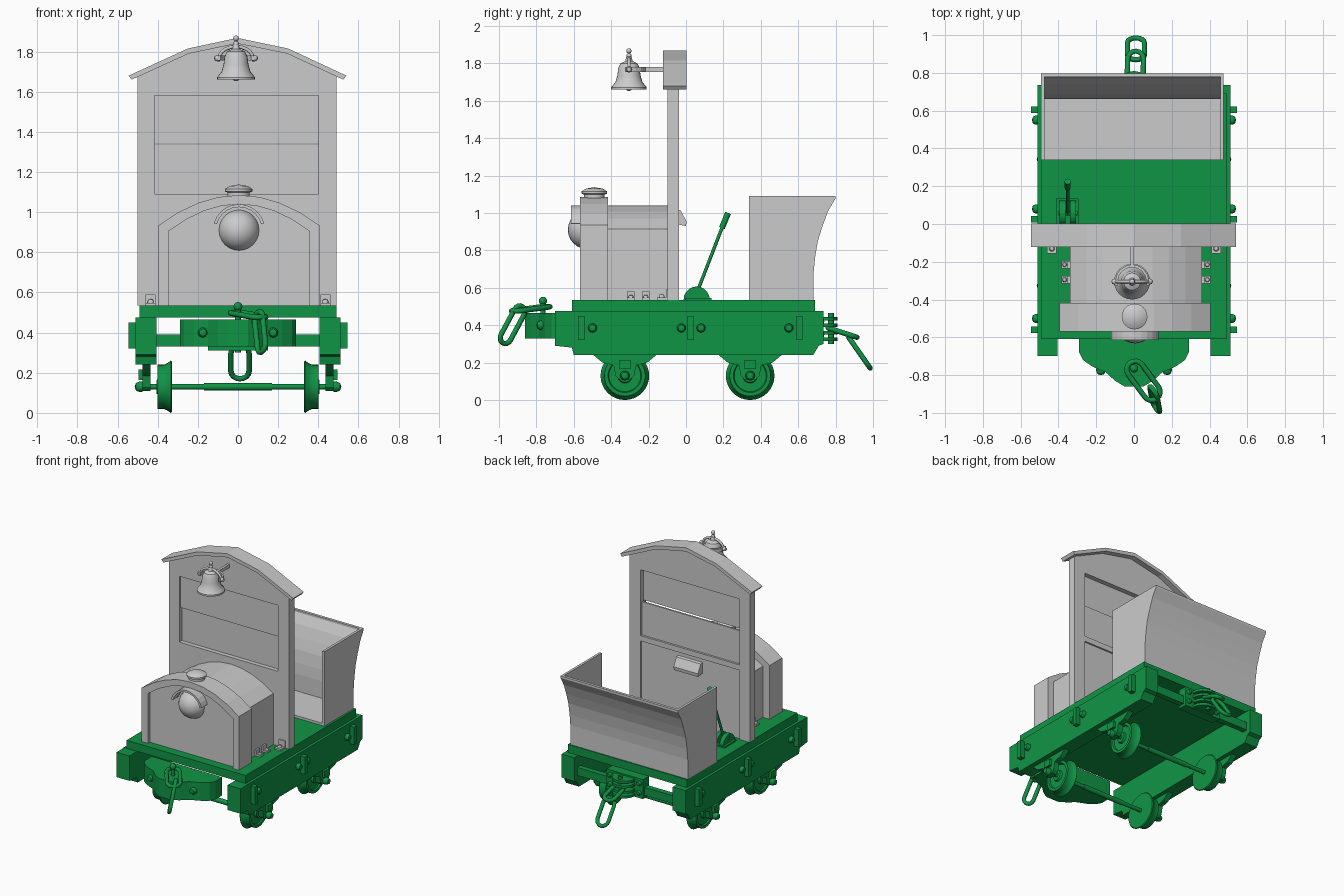
import bpy, bmesh
from math import sin, cos, pi, radians
from mathutils import Vector, Matrix

if "Cube" in bpy.data.objects:
    bpy.data.objects.remove(bpy.data.objects["Cube"])

GREEN = bpy.data.materials.new("green_paint")
GREEN.diffuse_color = (0.005, 0.3, 0.06, 1)
GREEN.use_nodes = True
GREEN.node_tree.nodes["Principled BSDF"].inputs["Base Color"].default_value = GREEN.diffuse_color


def finish(name, bm, mat=None, smooth=False):
    bmesh.ops.remove_doubles(bm, verts=bm.verts, dist=1e-5)
    bmesh.ops.recalc_face_normals(bm, faces=bm.faces)
    me = bpy.data.meshes.new(name)
    bm.to_mesh(me)
    bm.free()
    if smooth:
        for p in me.polygons:
            p.use_smooth = True
        me.set_sharp_from_angle(angle=radians(35))
    if mat:
        me.materials.append(mat)
    ob = bpy.data.objects.new(name, me)
    bpy.context.collection.objects.link(ob)
    return ob


def prism(name, pts, axis, a, b, mat=None):
    """Extrude a 2D outline along an axis from a to b."""
    put = {'x': lambda p, t: (t, p[0], p[1]), 'y': lambda p, t: (p[0], t, p[1]),
           'z': lambda p, t: (p[0], p[1], t)}[axis]
    bm = bmesh.new()
    lo = [bm.verts.new(put(p, a)) for p in pts]
    hi = [bm.verts.new(put(p, b)) for p in pts]
    bm.faces.new(lo)
    bm.faces.new(hi)
    for i in range(len(pts)):
        j = (i + 1) % len(pts)
        bm.faces.new((lo[i], lo[j], hi[j], hi[i]))
    return finish(name, bm, mat)


def box(name, x0, x1, y0, y1, z0, z1, mat=None):
    return prism(name, [(x0, y0), (x1, y0), (x1, y1), (x0, y1)], 'z', z0, z1, mat)


def lathe(name, prof, origin, direction=(0, 0, 1), mat=None, n=24):
    """Spin (radius, height) points about a direction."""
    bm = bmesh.new()
    m = Matrix.Translation(origin) @ Vector(direction).to_track_quat('Z', 'Y').to_matrix().to_4x4()
    rings = [[bm.verts.new(m @ Vector((r * cos(2 * pi * k / n), r * sin(2 * pi * k / n), h)))
              for k in range(n)] for r, h in prof]
    for r0, r1 in zip(rings, rings[1:]):
        for k in range(n):
            j = (k + 1) % n
            bm.faces.new((r0[k], r0[j], r1[j], r1[k]))
    return finish(name, bm, mat, True)


def rod(name, a, b, r, mat=None, n=16):
    d = Vector(b) - Vector(a)
    return lathe(name, [(0, 0), (r, 0), (r, d.length), (0, d.length)], a, d, mat, n)


def ball(name, c, r, mat=None, n=24):
    return lathe(name, [(r * sin(pi * i / 12), -r * cos(pi * i / 12)) for i in range(13)], c, mat=mat, n=n)


def bolt(name, p, d, r=0.024, h=0.03, mat=GREEN):
    return lathe(name, [(0, 0), (r, 0), (r, h * .4), (r * .7, h * .85), (0, h)], p, d, mat, 12)


def tube(name, pts, r, mat=None, cyclic=False):
    cu = bpy.data.curves.new(name, 'CURVE')
    cu.dimensions = '3D'
    cu.bevel_depth, cu.bevel_resolution, cu.use_fill_caps = r, 2, True
    sp = cu.splines.new('POLY')
    sp.points.add(len(pts) - 1)
    for q, p in zip(sp.points, pts):
        q.co = (*p, 1)
    sp.use_cyclic_u = cyclic
    if mat:
        cu.materials.append(mat)
    ob = bpy.data.objects.new(name, cu)
    bpy.context.collection.objects.link(ob)
    bpy.ops.object.select_all(action='DESELECT')
    ob.select_set(True)
    bpy.context.view_layer.objects.active = ob
    bpy.ops.object.convert(target='MESH')


def link(name, a, b, side, w, r=0.014):
    """Stadium-shaped chain link from end a to end b."""
    a, b = Vector(a), Vector(b)
    d = (b - a).normalized()
    s = Vector(side)
    s = (s - d * s.dot(d)).normalized()
    pts = [(b - d * w) + s * w * cos(t * pi / 8) + d * w * sin(t * pi / 8) for t in range(9)]
    pts += [(a + d * w) - s * w * cos(t * pi / 8) - d * w * sin(t * pi / 8) for t in range(9)]
    tube(name, pts, r, GREEN, True)


def arch(hw, base, zs, zp, cx=0.005, n=8):
    ts = [-1 + 2 * i / n for i in range(n + 1)]
    return [(cx - hw, base)] + [(cx + hw * t, zs + (zp - zs) * (1 - t * t)) for t in ts] + [(cx + hw, base)]


# deck and side frames
box("deck", -0.49, 0.49, -0.61, 0.69, 0.475, 0.535, GREEN)
beam = [(-0.70, 0.475), (-0.70, 0.29), (-0.61, 0.28), (-0.60, 0.24), (0.68, 0.24), (0.71, 0.29), (0.735, 0.30), (0.735, 0.475)]
for s, side in ((-1, "left"), (1, "right")):
    prism(side + "_frame_beam", beam, 'x', s * 0.405, s * 0.51, GREEN)
    for y in (-0.56, 0.025, 0.605):
        box(side + "_strap", s * 0.50, s * 0.545, y - 0.018, y + 0.018, 0.32, 0.45, GREEN)
    for y in (-0.5, -0.025, 0.08, 0.55):
        bolt(side + "_frame_bolt", (s * 0.51, y, 0.385), (s, 0, 0))
    # wheels, hangers and axle ends
    for y in (-0.327, 0.343):
        hang = [(-0.18, 0.25), (-0.12, 0.2), (-0.06, 0.185), (-0.05, 0.13), (-0.03, 0.11)]
        hang = [(y + u, v) for u, v in hang] + [(y - u, v) for u, v in reversed(hang)]
        prism(side + "_axle_hanger", hang, 'x', s * 0.435, s * 0.475, GREEN)
        box(side + "_axle_box", s * 0.47, s * 0.495, y - 0.03, y + 0.03, 0.165, 0.215, GREEN)
        bolt(side + "_axle_nut", (s * 0.475, y, 0.13), (s, 0, 0), 0.026, 0.04)
        lathe(side + "_wheel", [(0, 0), (0.125, 0), (0.13, 0.005), (0.118, 0.022), (0.11, 0.04), (0.11, 0.07),
                                (0.09, 0.07), (0.085, 0.06), (0.04, 0.06), (0.035, 0.075), (0, 0.075)],
              (s * 0.33, y, 0.13), (s, 0, 0), GREEN, 32)
for y in (-0.327, 0.343):
    rod("axle", (-0.48, y, 0.13), (0.48, y, 0.13), 0.014, GREEN)
    rod("axle_sleeve", (-0.17, y, 0.13), (0.17, y, 0.13), 0.018, GREEN)

# front buffer and its chain
half = [(0.29, -0.6), (0.29, -0.68), (0.27, -0.72), (0.22, -0.755), (0.15, -0.785), (0.10, -0.83), (0.05, -0.86)]
prism("front_buffer", half + [(-x, y) for x, y in reversed(half)], 'z', 0.33, 0.465, GREEN)
for x in (-0.175, 0.175):
    bolt("buffer_bolt", (x, -0.765, 0.40), (0, -1, 0), 0.025, 0.035)
rod("front_pin", (0, -0.765, 0.44), (0, -0.765, 0.53), 0.014, GREEN)
ball("front_pin_head", (0, -0.765, 0.53), 0.022, GREEN, 12)
link("front_link", (-0.02, -0.735, 0.5), (0.12, -0.925, 0.475), (1, 0.74, 0), 0.045)
link("front_hanging_link", (0.10, -0.875, 0.5), (0.12, -0.98, 0.305), (0.5, -0.8, 0), 0.035)

# rear coupler and its chain
box("rear_cross_bar", -0.41, 0.41, 0.66, 0.70, 0.33, 0.39, GREEN)
box("rear_coupler_base", -0.15, 0.15, 0.65, 0.72, 0.31, 0.455, GREEN)
for z in (0.325, 0.36, 0.40, 0.435):
    fin = [(0.085 * cos(t * pi / 8), 0.725 + 0.085 * sin(t * pi / 8)) for t in range(9)]
    prism("rear_coupler_fin", fin + [(-0.085, 0.69), (0.085, 0.69)], 'z', z - 0.009, z + 0.009, GREEN)
rod("rear_pin", (0, 0.775, 0.30), (0, 0.775, 0.465), 0.015, GREEN)
for x in (-0.12, 0.12):
    for z in (0.35, 0.42):
        bolt("rear_base_bolt", (x, 0.72, z), (0, 1, 0), 0.018, 0.02)
link("rear_link", (0.005, 0.76, 0.385), (0.01, 0.915, 0.335), (1, 0, 0), 0.042)
link("rear_hanging_link", (0.01, 0.87, 0.335), (0.01, 0.985, 0.17), (1, 0, 0), 0.045)

# engine hood
prism("hood_body", arch(0.35, 0.535, 0.915, 1.04, 0.01), 'y', -0.43, -0.09)
prism("hood_front", arch(0.40, 0.535, 0.935, 1.085), 'y', -0.545, -0.418)
prism("hood_front_rim", arch(0.40, 0.535, 0.935, 1.085) + arch(0.35, 0.535, 0.905, 1.04)[::-1], 'y', -0.568, -0.545)
lathe("filler_cap", [(0, 0), (0.055, 0), (0.055, 0.02), (0.068, 0.025), (0.068, 0.038), (0.045, 0.052), (0, 0.06)],
      (0.003, -0.49, 1.078))
ball("headlamp", (0.005, -0.53, 0.91), 0.102)
vis = [(cos(radians(a)), sin(radians(a))) for a in range(15, 166, 15)]
prism("headlamp_visor", [(0.005 + 0.13 * c, 0.91 + 0.13 * s) for c, s in vis] +
      [(0.005 + 0.115 * c, 0.91 + 0.115 * s) for c, s in reversed(vis)], 'y', -0.615, -0.54)
for s in (-1, 1):
    for y in (-0.295, -0.215):
        box("hood_bracket_foot", 0.01 + s * 0.35, 0.01 + s * 0.395, y - 0.02, y + 0.02, 0.535, 0.547)
        box("hood_bracket_back", 0.01 + s * 0.35, 0.01 + s * 0.362, y - 0.02, y + 0.02, 0.535, 0.58)
        bolt("hood_bracket_bolt", (0.01 + s * 0.378, y, 0.547), (0, 0, 1), 0.013, 0.015, None)
    box("wall_bracket_foot", s * 0.41, s * 0.46, -0.155, -0.095, 0.535, 0.547)
    box("wall_bracket_back", s * 0.41, s * 0.46, -0.107, -0.095, 0.535, 0.59)
    bolt("wall_bracket_bolt", (s * 0.435, -0.13, 0.547), (0, 0, 1), 0.015, 0.02, None)

# cab front wall with two window panes
box("cab_wall_left_post", -0.50, -0.415, -0.098, -0.038, 0.535, 1.68)
box("cab_wall_right_post", 0.40, 0.49, -0.098, -0.038, 0.535, 1.68)
box("cab_wall_lower", -0.415, 0.40, -0.098, -0.05, 0.535, 1.05)
box("cab_wall_sill", -0.415, 0.40, -0.098, -0.038, 1.05, 1.09)
prism("cab_wall_top", [(-0.415, 1.58), (0.40, 1.58), (0.40, 1.68), (0.49, 1.68), (0.26, 1.80), (0, 1.85),
                       (-0.26, 1.80), (-0.5, 1.68), (-0.415, 1.68)], 'y', -0.098, -0.038)
box("window_pane_upper", -0.415, 0.40, -0.086, -0.073, 1.343, 1.58)
box("window_pane_lower", -0.415, 0.40, -0.066, -0.053, 1.09, 1.337)
prism("gauge_box", [(-0.05, 1.02), (-0.03, 1.015), (0.003, 0.955), (0.0, 0.93), (-0.05, 0.94)], 'x', -0.10, 0.10)
top = [(-0.545, 1.68), (-0.25, 1.815), (-0.003, 1.868), (0.25, 1.815), (0.54, 1.68)]
prism("cab_roof", top + [(0.525, 1.66), (0.245, 1.79), (-0.003, 1.84), (-0.245, 1.79), (-0.53, 1.66)],
      'y', -0.122, 0.003)

# bell, pivots, yoke and bracket
B = (-0.01, -0.305)
lathe("bell", [(0, 0.03), (0.08, 0), (0.095, 0), (0.095, 0.012), (0.072, 0.04), (0.062, 0.075), (0.057, 0.115),
               (0.045, 0.14), (0.02, 0.152), (0.014, 0.175), (0, 0.18)], (*B, 1.66))
ball("bell_clapper", (*B, 1.67), 0.018, n=12)
tube("bell_yoke", [(B[0] + 0.085 * cos(t * pi / 10), B[1], 1.765 + 0.06 * sin(t * pi / 10)) for t in range(11)], 0.009)
rod("bell_stem", (*B, 1.82), (*B, 1.86), 0.008)
ball("bell_knob", (*B, 1.866), 0.014, n=12)
ball("bell_stem_ring", (*B, 1.84), 0.014, n=12)
arc = [(0.09 * cos(t * pi / 8), 0.09 * sin(t * pi / 8)) for t in range(9)]
fork = [(B[0] + x, B[1] + y) for x, y in [(0.09, -0.02)] + arc + [(-0.09, -0.02), (-0.076, -0.02)]]
fork += [(B[0] + .84 * x, B[1] + .84 * y) for x, y in arc[::-1]] + [(B[0] + 0.076, B[1] - 0.02)]
prism("bell_fork", fork, 'z', 1.755, 1.78)
box("bell_bracket_arm", B[0] - 0.009, B[0] + 0.009, -0.22, -0.09, 1.755, 1.78)
for s in (-1, 1):
    bolt("bell_pivot", (B[0] + s * 0.08, B[1], 1.767), (s, 0, 0), 0.016, 0.03, None)

# open bunker with flared back
flare = [(0.682, 0.535), (0.682, 0.68), (0.69, 0.76), (0.705, 0.85), (0.73, 0.93), (0.76, 1.01), (0.798, 1.075), (0.798, 1.09)]
for side, x in (("left", -0.492), ("right", 0.457)):
    prism("bunker_%s_wall" % side, [(0.338, 1.09), (0.338, 0.535)] + flare, 'x', x, x + 0.018)
prism("bunker_back", flare + [(y - 0.02, z) for y, z in reversed(flare)], 'x', -0.475, 0.458)
box("bunker_floor", -0.475, 0.458, 0.338, 0.675, 0.53, 0.553)

# brake lever with its quadrant
dome = [(0.057 + 0.07 * cos(t * pi / 10), 0.535 + 0.072 * sin(t * pi / 10)) for t in range(11)]
for x in (-0.395, -0.34):
    prism("lever_quadrant", dome, 'x', x, x + 0.032, GREEN)
box("lever_base", -0.412, -0.295, -0.005, 0.135, 0.535, 0.545, GREEN)
rod("lever_pivot", (-0.4, 0.057, 0.575), (-0.3, 0.057, 0.575), 0.012, GREEN)
rod("lever_rod", (-0.351, 0.057, 0.57), (-0.351, 0.20, 0.94), 0.009, GREEN)
rod("lever_grip", (-0.351, 0.192, 0.92), (-0.351, 0.225, 1.0), 0.016, GREEN)
